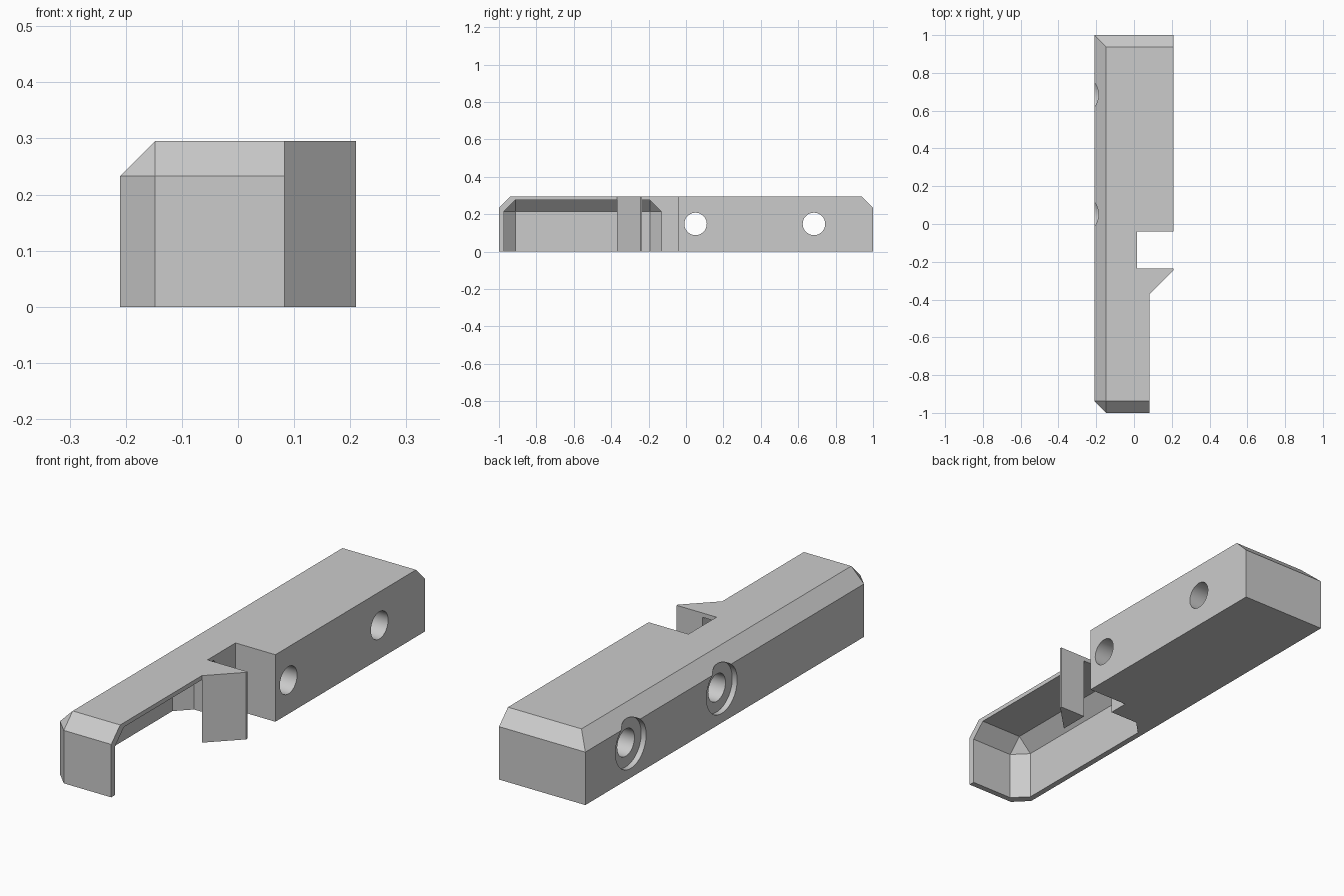
import bpy, bmesh, math
from mathutils import Matrix

old = bpy.data.objects.get("Cube")
if old:
    bpy.data.objects.remove(old, do_unlink=True)

CHAMFER = 0.062
HEIGHT = 0.295

grey = bpy.data.materials.new("light grey")
grey.use_nodes = True
colour = (0.6, 0.6, 0.6, 1)
grey.diffuse_color = colour
grey.node_tree.nodes["Principled BSDF"].inputs["Base Color"].default_value = colour


def add_object(name, bm):
    bmesh.ops.recalc_face_normals(bm, faces=bm.faces)
    mesh = bpy.data.meshes.new(name)
    bm.to_mesh(mesh)
    bm.free()
    mesh.materials.append(grey)
    ob = bpy.data.objects.new(name, mesh)
    bpy.context.collection.objects.link(ob)
    return ob


def chamfered_prism(name, outline, z0, z1, corners):
    """Extrude a plan outline; chamfer its left, front and back top edges
    and the upright edges at the given (x, y) corners."""
    bm = bmesh.new()
    face = bm.faces.new([bm.verts.new((x, y, z0)) for x, y in outline])
    top = bmesh.ops.extrude_face_region(bm, geom=[face])["geom"]
    bmesh.ops.translate(bm, vec=(0, 0, z1 - z0),
                        verts=[v for v in top if isinstance(v, bmesh.types.BMVert)])
    left = min(p[0] for p in outline)
    front = min(p[1] for p in outline)
    back = max(p[1] for p in outline)

    def on(edge, axis, value):
        return all(abs(v.co[axis] - value) < 1e-4 for v in edge.verts)

    edges = [e for e in bm.edges
             if (on(e, 2, z1) and (on(e, 0, left) or on(e, 1, front) or on(e, 1, back)))
             or any(on(e, 0, x) and on(e, 1, y) for x, y in corners)]
    bmesh.ops.recalc_face_normals(bm, faces=bm.faces)
    bmesh.ops.bevel(bm, geom=edges, offset=CHAMFER, offset_type='OFFSET',
                    segments=1, profile=0.5, affect='EDGES')
    return add_object(name, bm)


def x_cylinder(name, x0, x1, y, z, radius):
    bm = bmesh.new()
    place = Matrix.Translation(((x0 + x1) / 2, y, z)) @ Matrix.Rotation(math.pi / 2, 4, 'Y')
    bmesh.ops.create_cone(bm, cap_ends=True, segments=48, radius1=radius,
                          radius2=radius, depth=x1 - x0, matrix=place)
    return add_object(name, bm)


# Body with the hook and the slot behind it
body = chamfered_prism("latch_body", [
    (-0.21, -1), (0.083, -1), (0.083, -0.37), (0.21, -0.243), (0.21, -0.235),
    (0.016, -0.235), (0.016, -0.04), (0.21, -0.04), (0.21, 1), (-0.21, 1)],
    0, HEIGHT, [(-0.21, -1)])

# Hollow, open below and on the hook side
cutters = [chamfered_prism("hollow_cutter", [
    (-0.184, -0.974), (0.15, -0.974), (0.15, -0.42), (0.083, -0.37),
    (0.083, -0.131), (-0.184, -0.131)],
    -0.1, 0.276, [(-0.184, -0.974), (-0.184, -0.131)])]

# Screw holes with shallow counterbores
for y in (0.051, 0.684):
    cutters.append(x_cylinder("screw_hole_cutter", -0.4, 0.4, y, 0.148, 0.06))
    cutters.append(x_cylinder("counterbore_cutter", -0.4, -0.186, y, 0.148, 0.107))

for cutter in cutters:
    cutter.hide_render = True
    mod = body.modifiers.new(cutter.name, 'BOOLEAN')
    mod.operation = 'DIFFERENCE'
    mod.solver = 'EXACT'
    mod.object = cutter

# Bake the cuts, then drop the cutters
graph = bpy.context.evaluated_depsgraph_get()
baked = bpy.data.meshes.new_from_object(body.evaluated_get(graph))
body.modifiers.clear()
body.data = baked
for cutter in cutters:
    bpy.data.objects.remove(cutter, do_unlink=True)
baked.materials.clear()
baked.materials.append(grey)
for poly in baked.polygons:
    poly.material_index = 0

for ob in bpy.context.selected_objects:
    ob.select_set(False)
body.select_set(True)
bpy.context.view_layer.objects.active = body
bpy.ops.object.shade_smooth_by_angle(angle=math.radians(30))
